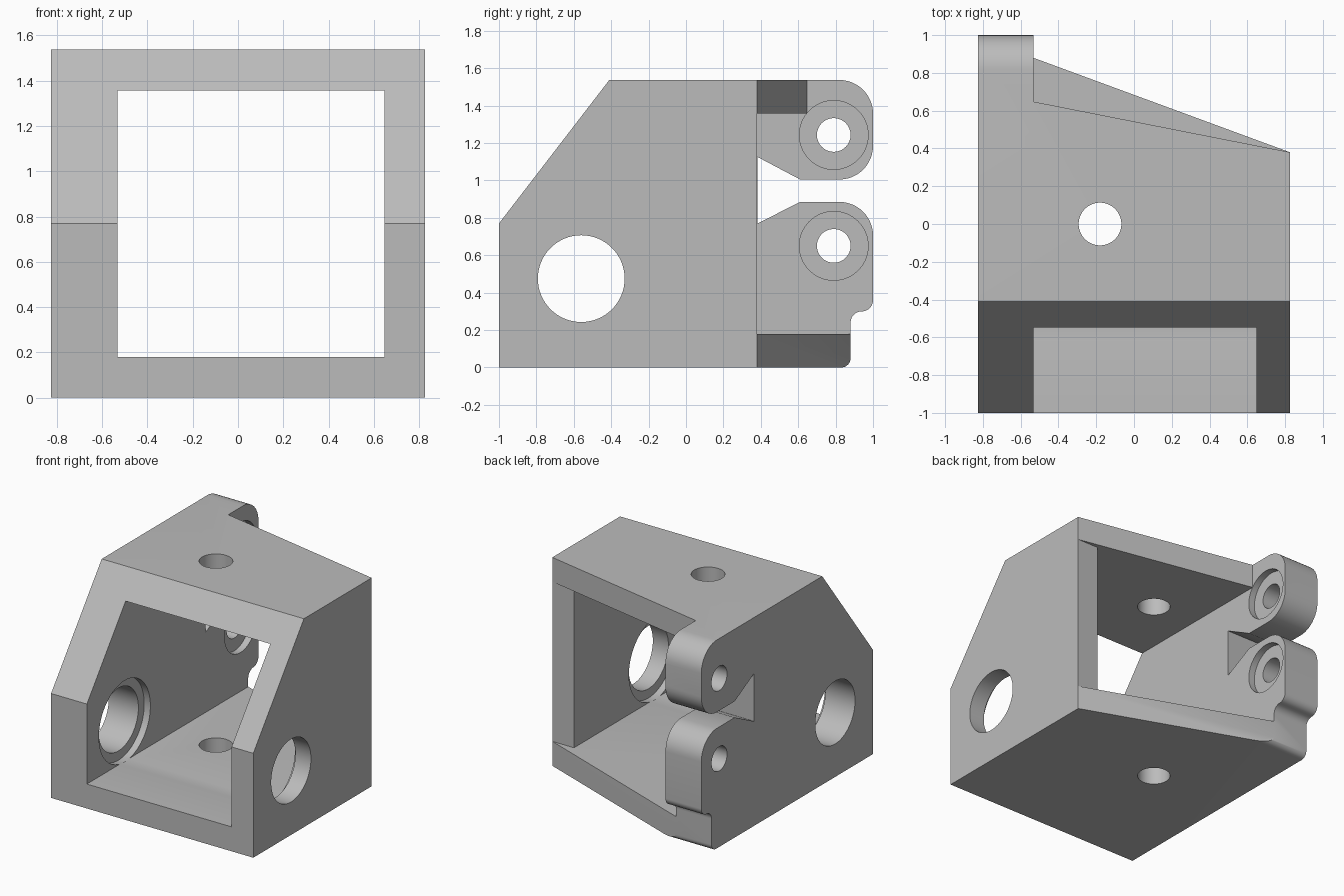
import bpy, bmesh
from math import sin, cos, radians, tau
from mathutils import Vector

cube = bpy.data.objects.get("Cube")
if cube:
    bpy.data.objects.remove(cube, do_unlink=True)

HALF, HEIGHT = 0.825, 1.537          # half width and height of the body
INNER_R, INNER_L = -0.533, 0.648     # inner faces of the thick and thin walls
FLOOR, CEILING, WALL_END = 0.18, 1.357, 0.38

grey = bpy.data.materials.new("plain_grey")
grey.use_nodes = True
grey.diffuse_color = (0.5, 0.5, 0.5, 1)
grey.node_tree.nodes["Principled BSDF"].inputs["Base Color"].default_value = (0.5, 0.5, 0.5, 1)


def arc(cx, cy, r, start, end, steps=12):
    angles = [radians(start + (end - start) * i / steps) for i in range(steps + 1)]
    return [(cx + r * cos(a), cy + r * sin(a)) for a in angles]


def prism(name, outline, axis, low, high):
    """Extrude a 2D outline along x or z from low to high."""
    place = (lambda p: (low, p[0], p[1])) if axis == "x" else (lambda p: (p[0], p[1], low))
    move = Vector((high - low, 0, 0)) if axis == "x" else Vector((0, 0, high - low))
    bm = bmesh.new()
    face = bm.faces.new([bm.verts.new(place(p)) for p in outline])
    grown = bmesh.ops.extrude_face_region(bm, geom=[face], use_keep_orig=True)
    bmesh.ops.translate(bm, vec=move,
                        verts=[g for g in grown["geom"] if isinstance(g, bmesh.types.BMVert)])
    bmesh.ops.recalc_face_normals(bm, faces=bm.faces)
    mesh = bpy.data.meshes.new(name)
    bm.to_mesh(mesh)
    bm.free()
    mesh.materials.append(grey)
    obj = bpy.data.objects.new(name, mesh)
    bpy.context.collection.objects.link(obj)
    return obj


def circle(cx, cy, r, steps=64):
    return arc(cx, cy, r, 0, 360 - 360 / steps, steps - 1)


# Side profile with sloped front, two rounded lugs and the slot between them
profile = [(-1, 0), (-1, 0.77), (-0.41, HEIGHT)]
profile += arc(0.82, HEIGHT - 0.18, 0.18, 90, 0)
profile += arc(0.82, 1.185, 0.18, 0, -90)
profile += [(0.61, 1.005), (0.383, 1.125), (0.383, 0.77), (0.61, 0.885)]
profile += arc(0.82, 0.705, 0.18, 90, 0)
profile += arc(0.94, 0.36, 0.06, 0, -90)
profile += arc(0.94, 0.24, 0.06, 90, 180)[1:]
profile += arc(0.83, 0.05, 0.05, 0, -90)
body = prism("bracket_body", profile, "x", -HALF, HALF)


def cut(outline, axis, low, high):
    cutter = prism("cutter", outline, axis, low, high)
    cutter.hide_render = True
    mod = body.modifiers.new("cut", "BOOLEAN")
    mod.operation, mod.solver, mod.object = "DIFFERENCE", "EXACT", cutter
    bpy.context.view_layer.objects.active = body
    bpy.ops.object.modifier_apply(modifier=mod.name)
    bpy.data.objects.remove(cutter, do_unlink=True)


# Window through the body, opening out behind the thin wall
cut([(INNER_R, -2), (INNER_L, -2), (INNER_L, WALL_END), (2, WALL_END), (2, 2), (INNER_R, 2)],
    "z", FLOOR, CEILING)

# Slanted back edges of the top and bottom plates
for reach, low, high in ((0.648, 1.2, 2), (0.88, -1, 0.3)):
    slope = (WALL_END - reach) / (HALF - INNER_R)
    cut([(INNER_R, reach), (1, WALL_END + slope * (1 - HALF)), (1, 2), (INNER_R, 2)],
        "z", low, high)

# Vertical hole through both plates
cut(circle(-0.18, 0, 0.113), "z", -1, 2)

# Side bores with a shallow recess on each inner face
cut(circle(-0.56, 0.475, 0.232), "x", -1, 1)
cut(circle(-0.56, 0.475, 0.3), "x", INNER_R - 0.05, INNER_R + 0.005)
cut(circle(-0.56, 0.475, 0.3), "x", INNER_L - 0.005, INNER_L + 0.05)

# Lug holes, each with a recess on the inner face
for z in (1.243, 0.65):
    cut(circle(0.79, z, 0.09), "x", -1, 0)
    cut(circle(0.79, z, 0.184), "x", INNER_R - 0.05, INNER_R + 0.005)

# Smooth curved walls, crisp edges
bpy.ops.object.select_all(action="DESELECT")
body.select_set(True)
bpy.context.view_layer.objects.active = body
bpy.ops.object.shade_smooth_by_angle(angle=radians(30))
